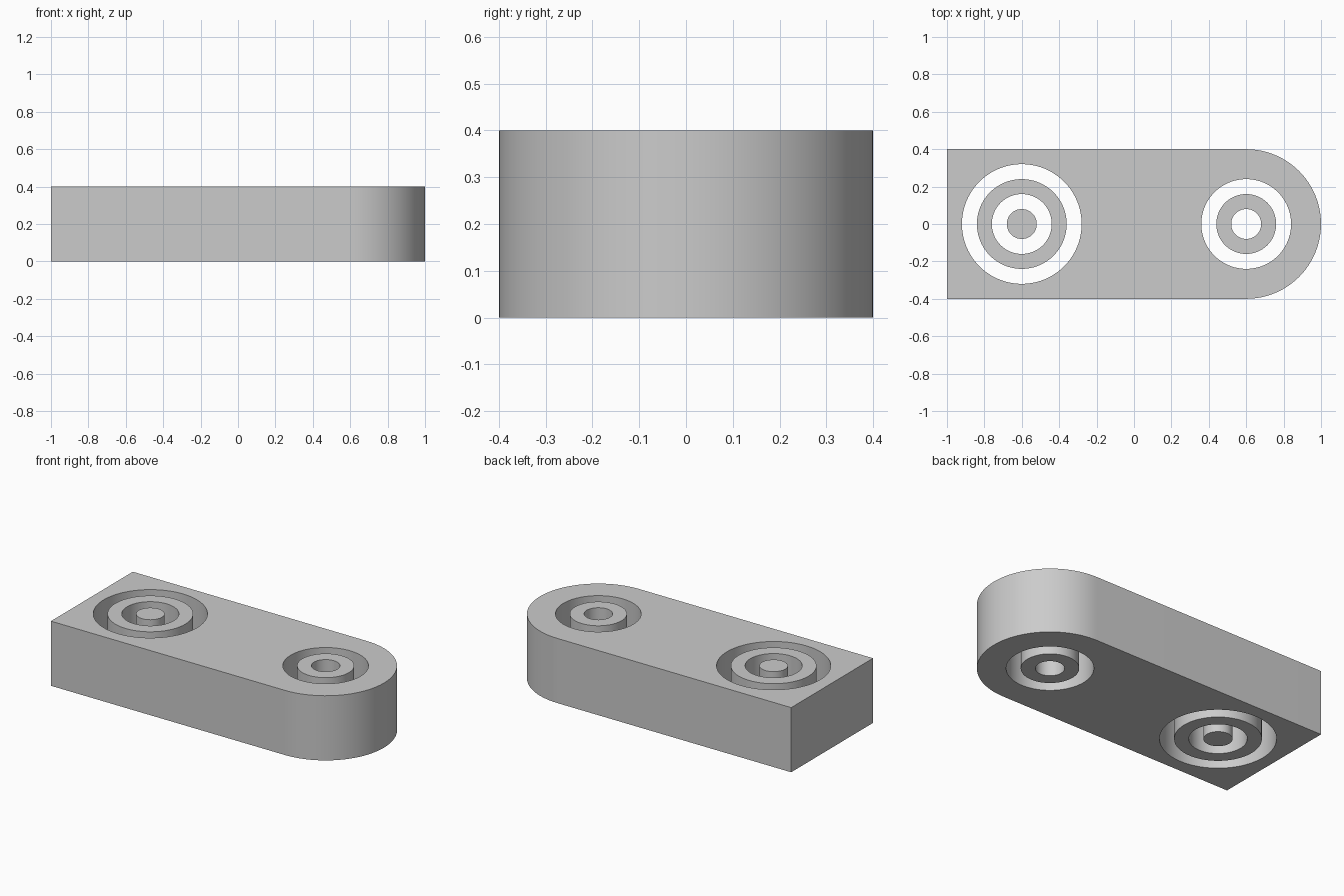
import bpy
import bmesh
from math import cos, sin, pi, radians

HEIGHT = 0.4
SEGMENTS = 96

old = bpy.data.objects.get("Cube")
if old:
    bpy.data.objects.remove(old, do_unlink=True)

grey = bpy.data.materials.new("plain grey")
grey.use_nodes = True
colour = (0.6, 0.6, 0.6, 1)
grey.diffuse_color = colour
grey.node_tree.nodes["Principled BSDF"].inputs["Base Color"].default_value = colour


def circle(x, radius):
    steps = [2 * pi * i / SEGMENTS for i in range(SEGMENTS)]
    return [(x + radius * cos(a), radius * sin(a)) for a in steps]


def prism(name, outline, holes=()):
    """Upright solid with a given outline and through holes."""
    bm = bmesh.new()
    caps = ([], [])
    for loop in (outline, *holes):
        low = [bm.verts.new((x, y, 0)) for x, y in loop]
        high = [bm.verts.new((x, y, HEIGHT)) for x, y in loop]
        for i in range(len(loop)):
            wall = bm.faces.new((low[i - 1], low[i], high[i], high[i - 1]))
            wall.smooth = True
            caps[0].append(bm.edges.get((low[i - 1], low[i])))
            caps[1].append(bm.edges.get((high[i - 1], high[i])))
    for edges in caps:
        bmesh.ops.triangle_fill(bm, edges=edges, use_beauty=True, normal=(0, 0, 1))
    bmesh.ops.recalc_face_normals(bm, faces=bm.faces)
    mesh = bpy.data.meshes.new(name)
    bm.to_mesh(mesh)
    bm.free()
    mesh.materials.append(grey)
    obj = bpy.data.objects.new(name, mesh)
    bpy.context.collection.objects.link(obj)
    bpy.ops.object.select_all(action="DESELECT")
    obj.select_set(True)
    bpy.context.view_layer.objects.active = obj
    bpy.ops.object.shade_smooth_by_angle(angle=radians(30))


# Bar with one square end and one round end, pierced twice
arc = [-pi / 2 + 2 * pi * i / SEGMENTS for i in range(SEGMENTS // 2 + 1)]
bar = [(-1, 0.4), (-1, -0.4)] + [(0.6 + 0.4 * cos(a), 0.4 * sin(a)) for a in arc]
prism("bar", bar, [circle(-0.6, 0.32), circle(0.6, 0.24)])

# Loose sleeves and pin inside the holes
prism("large_sleeve", circle(-0.6, 0.24), [circle(-0.6, 0.16)])
prism("centre_pin", circle(-0.6, 0.08))
prism("small_sleeve", circle(0.6, 0.16), [circle(0.6, 0.08)])
